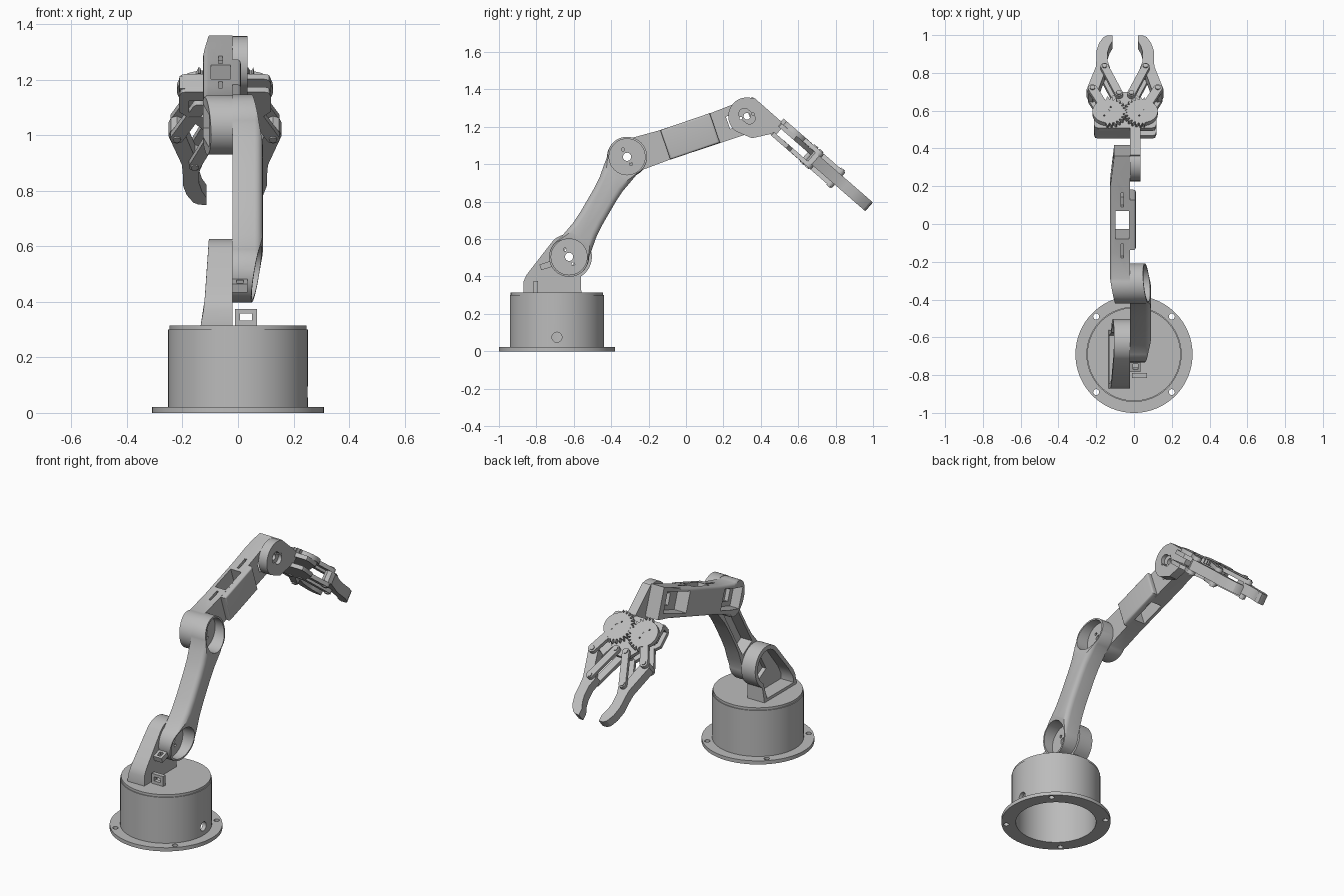
import bpy, bmesh
from math import sin, cos, radians, pi
from mathutils import Matrix, Vector

cube = bpy.data.objects.get("Cube")
if cube:
    bpy.data.objects.remove(cube, do_unlink=True)

grey = bpy.data.materials.new("plain grey")
grey.use_nodes = True
grey.diffuse_color = (0.5, 0.5, 0.5, 1)
grey.node_tree.nodes["Principled BSDF"].inputs["Base Color"].default_value = (0.5, 0.5, 0.5, 1)


def frame(origin, a, b, c):
    """Matrix whose local axes are a, b, c."""
    m = Matrix((a, b, c)).transposed().to_4x4()
    m.translation = Vector(origin)
    return m


def side(y, z, deg=0):
    """Side-on frame: local x runs along the part, local z is world x."""
    c, s = cos(radians(deg)), sin(radians(deg))
    return frame((0, y, z), (0, c, s), (0, -s, c), (1, 0, 0))


def arc(x, y, r, a0, a1, n=24):
    angles = [radians(a0 + (a1 - a0) * i / n) for i in range(n + 1)]
    return [(x + r * cos(a), y + r * sin(a)) for a in angles]


def circle(x, y, r, n=48):
    return arc(x, y, r, 0, 360, n)[:-1]


def rect(x0, x1, y0, y1):
    return [(x0, y0), (x1, y0), (x1, y1), (x0, y1)]


def prism(name, pts, lo, hi, m, bevel=0, bevel_top=True):
    """Extrude an outline from lo to hi, optionally rounding one rim."""
    bm = bmesh.new()
    face = bm.faces.new([bm.verts.new((p[0], p[1], lo)) for p in pts])
    new = bmesh.ops.extrude_face_region(bm, geom=[face])["geom"]
    for v in new:
        if isinstance(v, bmesh.types.BMVert):
            v.co.z = hi
    bmesh.ops.recalc_face_normals(bm, faces=bm.faces)
    if bevel:
        level = hi if bevel_top else lo
        rim = [e for e in bm.edges if all(abs(v.co.z - level) < 1e-5 for v in e.verts)]
        bmesh.ops.bevel(bm, geom=rim, offset=bevel, segments=4, profile=0.5,
                        affect='EDGES', clamp_overlap=True)
    bm.transform(m)
    mesh = bpy.data.meshes.new(name)
    bm.to_mesh(mesh)
    bm.free()
    mesh.materials.append(grey)
    obj = bpy.data.objects.new(name, mesh)
    bpy.context.collection.objects.link(obj)
    return obj


def cut(obj, pts, lo, hi, m):
    """Subtract an extruded outline from a part."""
    tool = prism("cutter", pts, lo, hi, m)
    mod = obj.modifiers.new("cut", 'BOOLEAN')
    mod.object, mod.operation, mod.solver = tool, 'DIFFERENCE', 'EXACT'
    bpy.context.view_layer.update()
    done = obj.evaluated_get(bpy.context.evaluated_depsgraph_get())
    obj.data = bpy.data.meshes.new_from_object(done)
    obj.modifiers.clear()
    bpy.data.objects.remove(tool, do_unlink=True)


def horn_holes(obj, x, y, m, lo, hi, r=0.022, spread=0.045):
    """Centre hole with two small screw holes beside it."""
    cut(obj, circle(x, y, r, 24), lo, hi, m)
    for s in (-1, 1):
        cut(obj, circle(x + s * spread * 0.5, y + s * spread * 0.85, r * 0.4, 12), lo, hi, m)


def capsule(p, q, r):
    d = Vector(q) - Vector(p)
    a = Vector((1, 0)).angle_signed(d) * -180 / pi
    return arc(*p, r, a + 90, a + 270, 12) + arc(*q, r, a - 90, a + 90, 12)


TURN = Matrix.Rotation(pi / 2, 4, 'X')   # outlines drawn along the part and across its thickness
BASE = Matrix.Translation((0, -0.69, 0))
SIDE = side(0, 0)

# Base: flange, hollow drum and lid
flange = prism("base_flange", circle(0, 0, 0.31, 96), 0, 0.022, BASE)
cut(flange, circle(0, 0, 0.228, 96), -1, 1, BASE)
for sx in (-1, 1):
    for sy in (-1, 1):
        cut(flange, circle(sx * 0.2, sy * 0.2, 0.016, 16), -1, 1, BASE)
drum = prism("base_drum", circle(0, 0, 0.252, 96), 0.02, 0.3, BASE)
cut(drum, circle(0, 0, 0.228, 96), -1, 0.285, BASE)
cut(drum, circle(-0.69, 0.075, 0.027, 24), 0.15, 0.35, SIDE)
prism("base_lid", circle(0, 0, 0.247, 96), 0.298, 0.315, BASE)

# Cable guide on the lid
guide = prism("cable_guide", rect(-0.01, 0.068, 0.31, 0.375), 0.79, 0.815, TURN)
cut(guide, rect(0.007, 0.051, 0.333, 0.358), 0, 1, TURN)

# Shoulder bracket, widening towards the lid and hollow on its outer side
shoulder = prism("shoulder_bracket",
                 [(-0.56, 0.312), (-0.87, 0.312), (-0.87, 0.37), (-0.855, 0.405), (-0.83, 0.438)]
                 + arc(-0.625, 0.505, 0.122, 135, -58), -0.135, -0.02, SIDE)
for v in shoulder.data.vertices:
    if v.co.x < -0.1:
        v.co.x += 0.03 * ((v.co.z - 0.312) / 0.315) ** 0.6
cut(shoulder, [(-0.59, 0.33), (-0.845, 0.33), (-0.845, 0.365), (-0.815, 0.42)]
    + arc(-0.625, 0.505, 0.097, 135, -58), -0.3, -0.045, SIDE)
cut(shoulder, rect(-0.09, 0.05, -0.038, 0.038), -0.3, 0, side(-0.625, 0.505, 60))

# Upper arm with sloped, pocketed ends and a hollow inner side
L1 = 0.618
UPPER = side(-0.625, 0.505, 59.9)
half = [(0.11, 0.083), (0.17, 0.072), (0.24, 0.068)]
upper_side = half + [(L1 - u, v) for u, v in reversed(half)]
upper = prism("upper_arm", arc(0, 0, 0.107, 300, 60, 32) + upper_side
              + arc(L1, 0, 0.107, 120, -120, 32)
              + [(u, -v) for u, v in reversed(upper_side)], -0.02, 0.09, UPPER, 0.03)
slope = [(-0.2, 0.03), (-0.2, 0.2), (0.12, 0.2), (0.12, 0.09)]
for end, flip in ((0, 1), (L1, -1)):
    cut(upper, [(end + flip * u, w) for u, w in slope], -0.3, 0.3, UPPER @ TURN)
    cut(upper, circle(end, 0, 0.096), 0.0, 0.3, UPPER)
    horn_holes(upper, end, 0, UPPER, -0.1, 0.1)
cut(upper, rect(0.13, L1 - 0.13, -0.052, 0.052), -0.1, 0.055, UPPER)
clip = prism("cable_clip", rect(-0.03, 0.03, -0.016, 0.016), -0.02, 0.035, side(-0.75, 0.458, 18))
cut(clip, rect(-0.015, 0.015, -0.03, 0.03), -0.005, 0.02, side(-0.75, 0.458, 18))

# Forearm with tapered ends, cable window and two motor bays
FORE = side(-0.315, 1.037, 18.9)
forearm = prism("forearm", [(0.06, -0.09), (0.2, -0.086), (0.66, -0.09), (0.742, -0.1),
                            (0.742, 0.087), (0.645, 0.085), (0.5, 0.079), (0.2, 0.081),
                            (0.06, 0.09)] + arc(0, 0, 0.107, 65, 295, 32),
                -0.126, -0.02, FORE, 0.018, False)
for taper in ([(-0.2, -0.08), (-0.2, -0.3), (0.06, -0.3), (0.06, -0.128)],
              [(0.8, -0.098), (0.8, -0.3), (0.55, -0.3), (0.55, -0.128)]):
    cut(forearm, taper, -0.3, 0.3, FORE @ TURN)
cut(forearm, rect(0.276, 0.434, -0.098, -0.027), -0.3, 0.3, FORE @ TURN)
for u in (0.17, 0.455):
    cut(forearm, rect(u, u + 0.08, -0.07, -0.056), -0.3, -0.05, FORE @ TURN)
for u0, u1 in ((-0.065, 0.15), (0.5, 0.705)):
    cut(forearm, rect(u0, u1, -0.062, 0.062), -0.3, -0.045, FORE)
cut(forearm, rect(-0.035, 0.09, -0.035, 0.035), -0.3, 0.1, FORE)
cut(forearm, rect(0.57, 0.69, -0.035, 0.035), -0.3, 0.1, FORE)
hatch = prism("forearm_hatch", rect(0.215, 0.495, -0.087, 0.08), -0.025, 0.01, FORE, 0.012)
cut(hatch, rect(0.25, 0.46, -0.065, 0.065), -0.1, -0.005, FORE)

# Wrist bracket
wrist = prism("wrist_bracket", arc(0.326, 1.257, 0.1, 70, 235)
              + [(0.353, 1.139), (0.48, 1.168), (0.5, 1.18), (0.513, 1.2), (0.513, 1.225),
                 (0.365, 1.355)], -0.02, 0.035, SIDE)
WRIST = side(0.326, 1.257, -41)
cut(wrist, capsule((-0.018, 0), (0.018, 0), 0.03), 0.012, 0.1, WRIST)
horn_holes(wrist, 0, 0, WRIST, -0.1, 0.1, 0.018, 0.035)

# Gripper frame: local y points along the fingers
c, s = cos(radians(41)), sin(radians(41))
GRIP = frame((-0.047, 0.594, 1.107), (1, 0, 0), (0, c, -s), (0, s, c))
right_edge = [(0.14, -0.14), (0.158, -0.134), (0.165, -0.115), (0.165, -0.03), (0.135, 0.0),
              (0.055, 0.1), (0.035, 0.112)]
plate = right_edge + [(-x, y) for x, y in reversed(right_edge)]
prism("gripper_top_plate", plate, 0.005, 0.03, GRIP)
lower = prism("gripper_lower_plate", plate, -0.056, -0.032, GRIP)
cut(lower, rect(-0.13, -0.06, -0.09, 0.0), -0.1, 0, GRIP)
prism("gripper_back_wall", rect(-0.163, 0.082, -0.14, -0.118), -0.04, 0.02, GRIP)


def gear_outline(x, y, inward, phase):
    """Round disc with teeth on the half that faces the other gear."""
    pts, teeth = [], 26
    for i in range(teeth * 4):
        a = 2 * pi * (i + phase) / (teeth * 4)
        toothed = cos(a) > -0.1
        r = (0.101 if i % 4 < 2 else 0.084) if toothed else 0.08
        pts.append((x + inward * r * cos(a), y + r * sin(a)))
    return pts


for m, label in ((1, "left"), (-1, "right")):
    axle, elbow = (m * 0.093, -0.044), (m * 0.173, 0.12)
    pivot, knuckle = (m * 0.033, 0.085), (m * 0.109, 0.273)
    gear = prism(label + "_gear", gear_outline(*axle, -m, -0.5 if m > 0 else 1.5), 0.03, 0.056, GRIP)
    horn_holes(gear, *axle, GRIP, 0.04, 0.1, 0.012, 0.035)
    for lo, hi, level in ((0.031, 0.055, "upper"), (-0.055, -0.031, "lower")):
        prism(f"{label}_{level}_drive_link", capsule(axle, elbow, 0.024), lo, hi, GRIP)
        prism(f"{label}_{level}_guide_link", capsule(pivot, knuckle, 0.021), lo, hi, GRIP)
    # Curved finger
    outline = [(0.173, 0.093), (0.195, 0.103), (0.204, 0.13), (0.155, 0.29), (0.152, 0.34),
               (0.152, 0.4), (0.138, 0.455), (0.114, 0.497), (0.095, 0.508), (0.067, 0.51),
               (0.067, 0.47), (0.083, 0.435), (0.093, 0.392), (0.093, 0.33), (0.08, 0.285),
               (0.085, 0.262), (0.108, 0.25), (0.147, 0.11)]
    prism(label + "_finger", [(m * x, y) for x, y in outline], -0.031, 0.031, GRIP)
    # Joint pins
    for spot, r, joint in ((elbow, 0.014, "elbow"), (pivot, 0.014, "pivot"), (knuckle, 0.014, "knuckle")):
        prism(f"{label}_{joint}_pin", circle(*spot, r, 16), -0.061, 0.061, GRIP)

# Smooth curves, keep edges crisp
for obj in bpy.context.collection.objects:
    if obj.type == 'MESH' and obj.data.materials and obj.data.materials[0] == grey:
        obj.select_set(True)
        bpy.context.view_layer.objects.active = obj
    else:
        obj.select_set(False)
bpy.ops.object.shade_smooth_by_angle(angle=radians(30))
